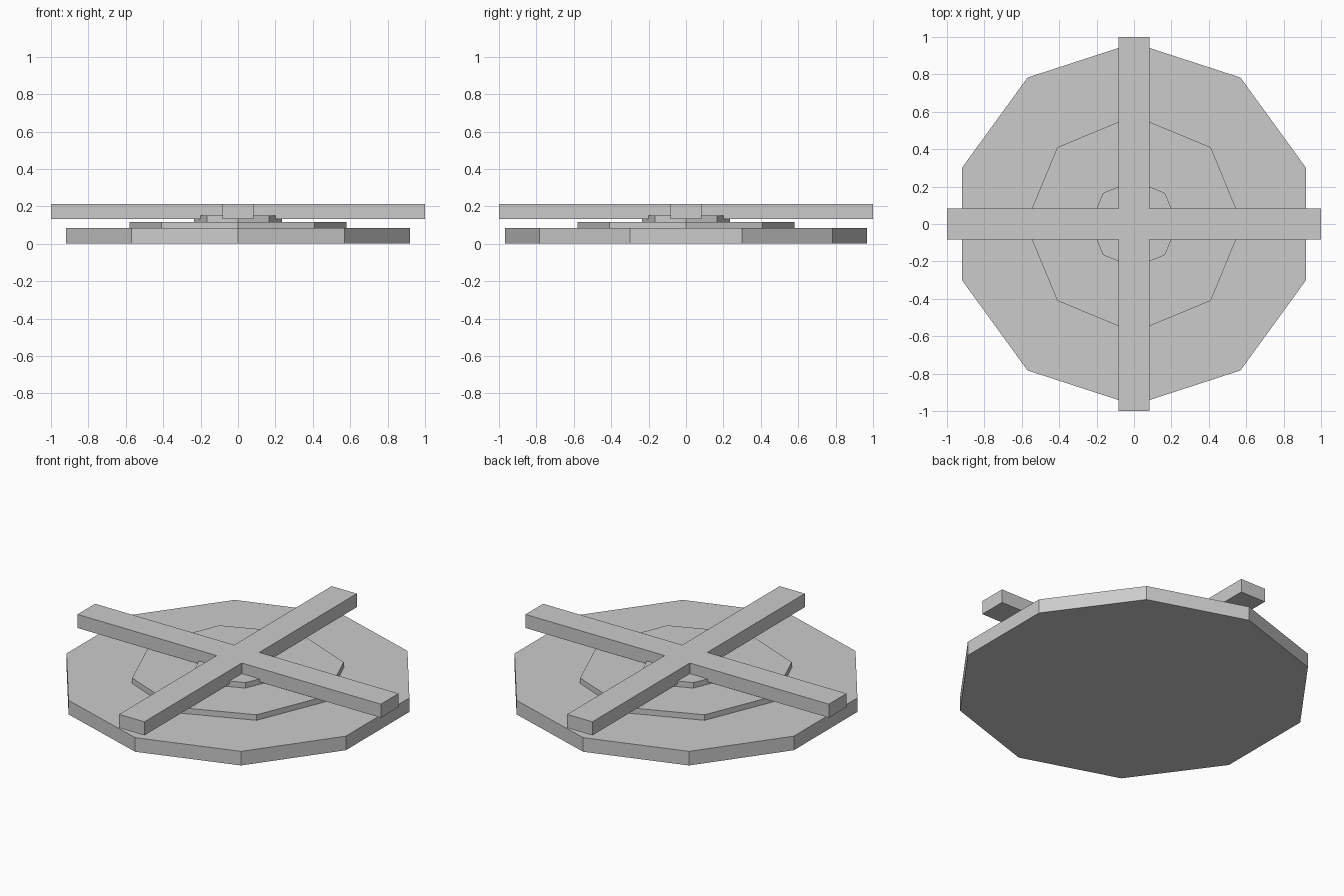
import bpy
import bmesh
import math

if "Cube" in bpy.data.objects:
    bpy.data.objects.remove(bpy.data.objects["Cube"])

grey = bpy.data.materials.new("light_grey")
grey.diffuse_color = (0.6, 0.6, 0.6, 1)
grey.use_nodes = True
grey.node_tree.nodes["Principled BSDF"].inputs["Base Color"].default_value = grey.diffuse_color


def prism(name, outline, z0, z1):
    """Extrude a flat outline from z0 up to z1."""
    bm = bmesh.new()
    face = bm.faces.new([bm.verts.new((x, y, z0)) for x, y in outline])
    top = bmesh.ops.extrude_face_region(bm, geom=[face])["geom"]
    for v in top:
        if isinstance(v, bmesh.types.BMVert):
            v.co.z = z1
    bmesh.ops.recalc_face_normals(bm, faces=bm.faces)
    mesh = bpy.data.meshes.new(name)
    bm.to_mesh(mesh)
    bm.free()
    mesh.materials.append(grey)
    obj = bpy.data.objects.new(name, mesh)
    bpy.context.collection.objects.link(obj)
    return obj


def polygon(sides, radius):
    """Regular polygon with a corner on the y axis."""
    return [(radius * math.sin(2 * math.pi * i / sides),
             radius * math.cos(2 * math.pi * i / sides)) for i in range(sides)]


# Stepped plates: ten-sided base, then two eight-sided tiers
prism("base_plate", polygon(10, 0.968), 0.0, 0.084)
prism("middle_plate", polygon(8, 0.58), 0.084, 0.117)
prism("hub", polygon(8, 0.234), 0.117, 0.15)

# Cross of four arms: one arm's corners turned four times
w = 0.083
cross = []
arm = [(w, w), (1, w), (1, -w)]
for k in range(4):
    c, s = round(math.cos(-k * math.pi / 2)), round(math.sin(-k * math.pi / 2))
    cross += [(c * x - s * y, s * x + c * y) for x, y in arm]
prism("cross_arms", cross, 0.132, 0.213)
